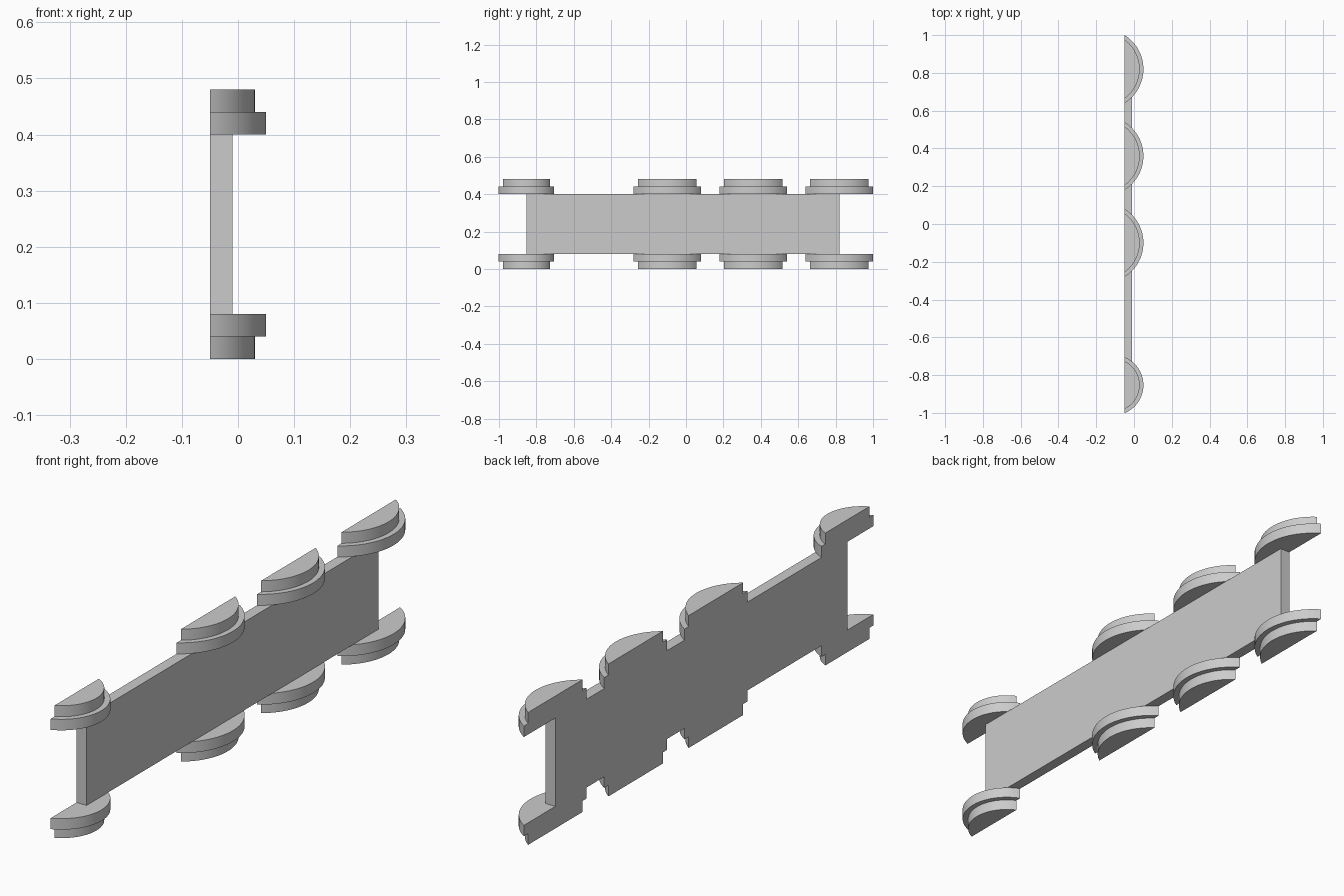
import bpy, bmesh
from math import sin, cos, acos

cube = bpy.data.objects.get("Cube")
if cube:
    bpy.data.objects.remove(cube, do_unlink=True)

BACK = -0.05        # flat rear plane shared by every part
CHORD_OFFSET = 0.112

grey = bpy.data.materials.new("plain grey")
grey.use_nodes = True
colour = (0.6, 0.6, 0.6, 1)
grey.diffuse_color = colour
grey.node_tree.nodes["Principled BSDF"].inputs["Base Color"].default_value = colour


def prism(name, outline, z0, z1):
    """Extrude a plan outline (x, y) from z0 to z1."""
    bm = bmesh.new()
    base = bm.faces.new([bm.verts.new((x, y, z0)) for x, y in outline])
    top = bmesh.ops.extrude_face_region(bm, geom=[base])["geom"]
    bmesh.ops.translate(bm, vec=(0, 0, z1 - z0),
                        verts=[v for v in top if isinstance(v, bmesh.types.BMVert)])
    bmesh.ops.recalc_face_normals(bm, faces=bm.faces)
    mesh = bpy.data.meshes.new(name)
    bm.to_mesh(mesh)
    bm.free()
    mesh.materials.append(grey)
    obj = bpy.data.objects.new(name, mesh)
    bpy.context.collection.objects.link(obj)
    return obj


def segment(y, radius, offset, steps=32):
    """Circular segment whose chord lies on the rear plane."""
    half = acos(offset / radius)
    angles = [half * (2 * i / steps - 1) for i in range(steps + 1)]
    return [(BACK - offset + radius * cos(a), y + radius * sin(a)) for a in angles]


def smooth(obj):
    bpy.ops.object.select_all(action="DESELECT")
    obj.select_set(True)
    bpy.context.view_layer.objects.active = obj
    bpy.ops.object.shade_smooth_by_angle()


# Upright back plate
prism("back_plate", [(BACK, -0.853), (-0.01, -0.853), (-0.01, 0.82), (BACK, 0.82)], 0.08, 0.40)

# Stepped rounded ledges: (centre y, arc radius, distance of arc centre behind the plate)
ledges = [(-0.853, 0.16, 0.06), (-0.1, 0.212, CHORD_OFFSET),
          (0.36, 0.212, CHORD_OFFSET), (0.82, 0.212, CHORD_OFFSET)]
for number, (y, radius, offset) in enumerate(ledges, 1):
    wide = segment(y, radius, offset)
    narrow = segment(y, radius - 0.02, offset)
    for part, outline, z0, z1 in (("lower_cap", narrow, 0, 0.04), ("lower_ledge", wide, 0.04, 0.08),
                                  ("upper_ledge", wide, 0.40, 0.44), ("upper_cap", narrow, 0.44, 0.48)):
        smooth(prism(f"{part}_{number}", outline, z0, z1))
